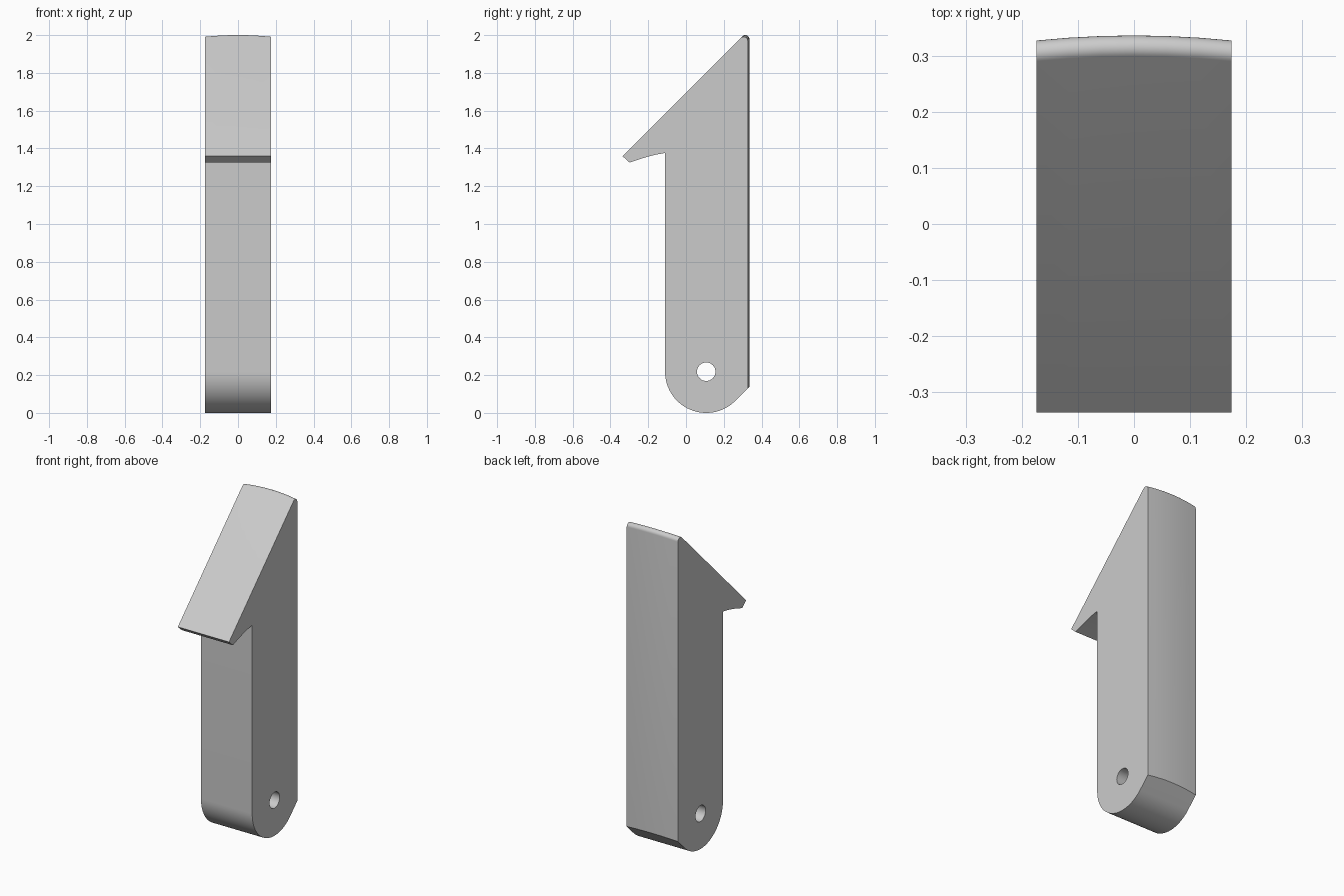
import bpy, bmesh
from math import radians, sin, cos, sqrt

cube = bpy.data.objects.get("Cube")
if cube:
    bpy.data.objects.remove(cube, do_unlink=True)

HALF_W = 0.174            # half thickness along x
BACK, BULGE = 0.327, 0.009
PIVOT_Y, PIVOT_Z, FOOT_R, HOLE_R = 0.107, 0.218, 0.218, 0.049
SLOPE = 1.695             # ramp line: z = y + SLOPE
TIP_R = 0.0217
SLICES = 6

grey = bpy.data.materials.new("plain grey")
grey.use_nodes = True
grey.diffuse_color = (0.6, 0.6, 0.6, 1)
grey.node_tree.nodes["Principled BSDF"].inputs["Base Color"].default_value = (0.6, 0.6, 0.6, 1)


def arc(cy, cz, r, start, end, steps):
    angles = [radians(start + (end - start) * i / steps) for i in range(steps + 1)]
    return [(cy + r * cos(a), cz + r * sin(a)) for a in angles]


def profile(x):
    """Side outline at x; the back edge bows outward towards the middle."""
    back = BACK + BULGE * (1 - (x / HALF_W) ** 2)
    # rounded foot, then the 45 degree chamfer up to the back
    pts = arc(PIVOT_Y, PIVOT_Z, FOOT_R, 180, 315, 30)
    pts.append((back, back + PIVOT_Z - PIVOT_Y - FOOT_R * sqrt(2)))
    # rounded top between back and ramp
    cy = back - TIP_R
    pts += arc(cy, cy + SLOPE - TIP_R * sqrt(2), TIP_R, 0, 135, 10)
    # hook nose and its curved underside
    pts += [(-0.336, SLOPE - 0.336), (-0.298, 1.325), (-0.25, 1.342),
            (-0.2, 1.357), (-0.155, 1.368), (PIVOT_Y - FOOT_R, 1.376)]
    return pts


def add_object(name, bm):
    bmesh.ops.recalc_face_normals(bm, faces=bm.faces)
    mesh = bpy.data.meshes.new(name)
    bm.to_mesh(mesh)
    bm.free()
    mesh.materials.append(grey)
    obj = bpy.data.objects.new(name, mesh)
    bpy.context.collection.objects.link(obj)
    return obj


# Latch body: outline slices joined across the thickness
bm = bmesh.new()
rings = []
for i in range(SLICES + 1):
    x = HALF_W * (2 * i / SLICES - 1)
    rings.append([bm.verts.new((x, y, z)) for y, z in profile(x)])
for a, b in zip(rings, rings[1:]):
    for j in range(len(a)):
        k = (j + 1) % len(a)
        bm.faces.new((a[j], a[k], b[k], b[j]))
bm.faces.new(rings[0])
bm.faces.new(rings[-1])
body = add_object("latch_body", bm)

# Pivot hole cutter
bm = bmesh.new()
ends = [[bm.verts.new((x, y, z)) for y, z in arc(PIVOT_Y, PIVOT_Z, HOLE_R, 0, 348.75, 31)]
        for x in (-0.3, 0.3)]
for j in range(len(ends[0])):
    bm.faces.new((ends[0][j - 1], ends[0][j], ends[1][j], ends[1][j - 1]))
for end in ends:
    bm.faces.new(end)
cutter = add_object("pivot_hole_cutter", bm)

# Cut the hole, then drop the cutter
cut = body.modifiers.new("pivot_hole", "BOOLEAN")
cut.operation, cut.solver, cut.object = "DIFFERENCE", "EXACT", cutter
bpy.ops.object.select_all(action="DESELECT")
bpy.context.view_layer.objects.active = body
body.select_set(True)
bpy.ops.object.modifier_apply(modifier=cut.name)
bpy.data.objects.remove(cutter, do_unlink=True)
bpy.ops.object.shade_smooth_by_angle(angle=radians(25))
